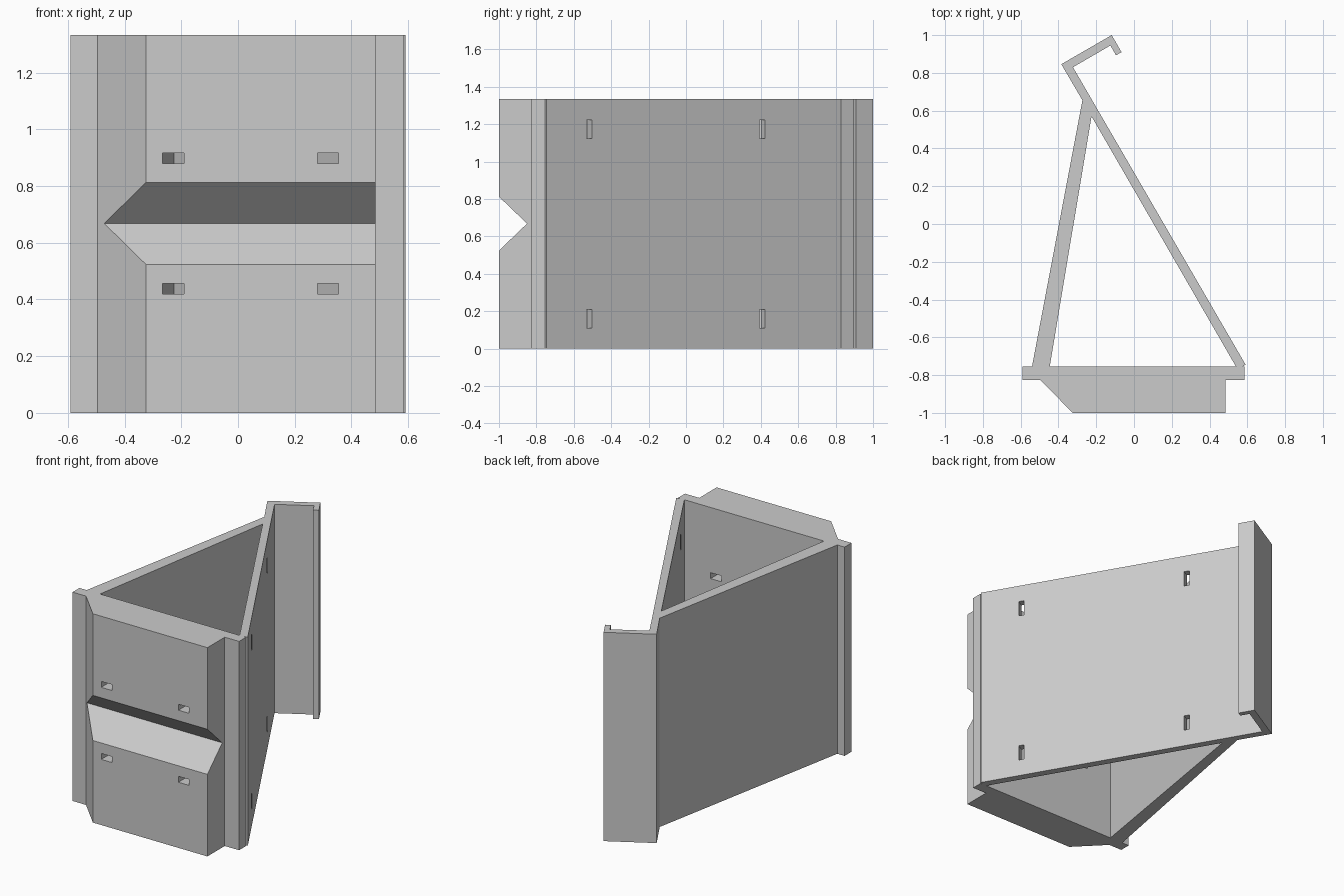
import bpy, bmesh, math
from mathutils import Matrix, Vector

if "Cube" in bpy.data.objects:
    bpy.data.objects.remove(bpy.data.objects["Cube"], do_unlink=True)

HEIGHT = 1.333

# One plain grey for the whole piece
grey = bpy.data.materials.new("light grey")
grey.use_nodes = True
COLOUR = (0.6, 0.6, 0.6, 1)
grey.diffuse_color = COLOUR
grey.node_tree.nodes["Principled BSDF"].inputs["Base Color"].default_value = COLOUR


def add_object(name, bm):
    bmesh.ops.recalc_face_normals(bm, faces=bm.faces)
    mesh = bpy.data.meshes.new(name)
    bm.to_mesh(mesh)
    bm.free()
    mesh.materials.append(grey)
    obj = bpy.data.objects.new(name, mesh)
    bpy.context.collection.objects.link(obj)
    return obj


def prism(name, points, offset):
    """Extrude a closed outline of 3D points along offset."""
    bm = bmesh.new()
    face = bm.faces.new([bm.verts.new(p) for p in points])
    top = bmesh.ops.extrude_face_region(bm, geom=[face])
    verts = [g for g in top["geom"] if isinstance(g, bmesh.types.BMVert)]
    bmesh.ops.translate(bm, verts=verts, vec=offset)
    return add_object(name, bm)


def box(name, centre, size, turn=0):
    bm = bmesh.new()
    bmesh.ops.create_cube(bm, size=1, matrix=Matrix.Translation(centre)
                          @ Matrix.Rotation(turn, 4, 'Z') @ Matrix.Diagonal((*size, 1)))
    return add_object(name, bm)


def cut(target, cutter):
    cutter.hide_render = True
    mod = target.modifiers.new("cut", 'BOOLEAN')
    mod.operation, mod.solver, mod.object = 'DIFFERENCE', 'EXACT', cutter
    bpy.context.view_layer.objects.active = target
    bpy.ops.object.modifier_apply(modifier=mod.name)
    bpy.data.objects.remove(cutter, do_unlink=True)


# Plan outline: flanged front block, slanted walls and rear hook
hook_corner = Vector((-0.323, 0.83))
wall_end = Vector((0.591, -0.745))
outline = [
    (-0.325, -1), (0.484, -1), (0.484, -0.825), (0.585, -0.825), (0.585, -0.755),
    (0.573, -0.755), wall_end, hook_corner, (-0.125, 0.945), (-0.095, 0.893),
    (-0.066, 0.91), (-0.118, 1), (-0.385, 0.846), (-0.273, 0.655),
    (-0.54, -0.755), (-0.591, -0.755), (-0.591, -0.825), (-0.496, -0.825)]
body = prism("hooked_bracket_body", [(p[0], p[1], 0) for p in outline], (0, 0, HEIGHT))

# Triangular shaft between the walls
shaft = [(-0.446, -0.755, -0.1), (0.54, -0.755, -0.1), (-0.225, 0.57, -0.1)]
cut(body, prism("shaft_cutter", shaft, (0, 0, HEIGHT + 0.2)))

# V groove across the front block
groove = [(-0.8, -0.85, 0.668), (-0.8, -1.1, 0.908), (-0.8, -1.1, 0.428)]
cut(body, prism("groove_cutter", groove, (1.6, 0, 0)))

# Slots through the front block
for x in (-0.228, 0.317):
    for z in (0.438, 0.898):
        cut(body, box("front_slot_cutter", (x, -0.9, z), (0.075, 0.4, 0.038)))

# Upright slots square through the hooked wall
along = wall_end - hook_corner
turn = math.atan2(along.y, along.x) + math.pi / 2
for y in (-0.518, 0.408):
    x = hook_corner.x + along.x * (y - hook_corner.y) / along.y
    for z in (0.16, 1.173):
        cut(body, box("wall_slot_cutter", (x, y, z), (0.16, 0.035, 0.1), turn))
